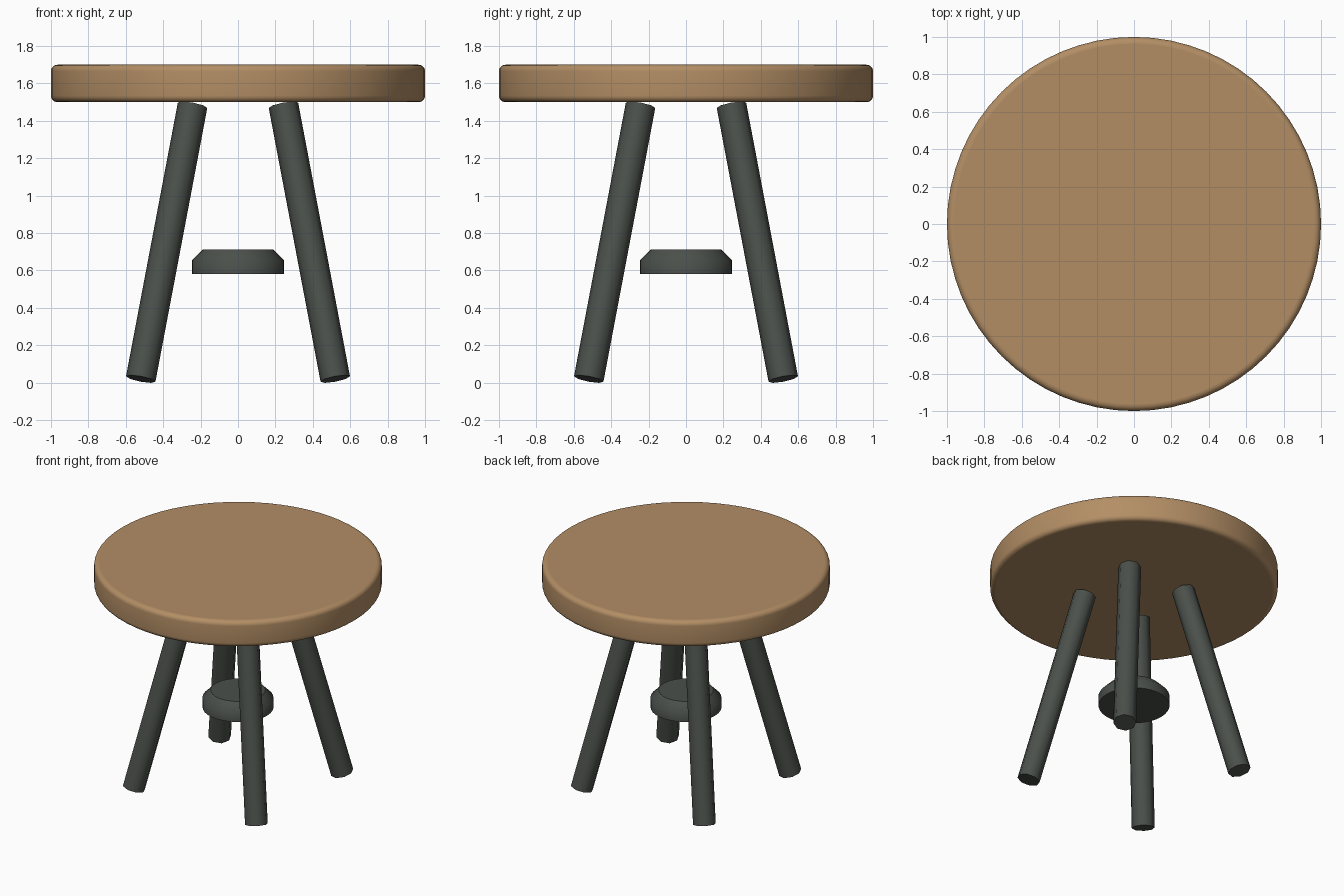
import bpy, bmesh, math
from mathutils import Vector

cube = bpy.data.objects.get("Cube")
if cube:
    bpy.data.objects.remove(cube, do_unlink=True)


def make_material(name, color):
    mat = bpy.data.materials.new(name)
    mat.use_nodes = True
    mat.diffuse_color = (*color, 1)
    mat.node_tree.nodes["Principled BSDF"].inputs["Base Color"].default_value = (*color, 1)
    return mat


def lathe(name, profile, sides, mat):
    """Turn an (r, z) profile, bottom to top, into a solid with smooth sides and flat caps."""
    bm = bmesh.new()
    rings = []
    for r, z in profile:
        angles = [math.tau * i / sides for i in range(sides)]
        rings.append([bm.verts.new((r * math.cos(a), r * math.sin(a), z)) for a in angles])
    for low, high in zip(rings, rings[1:]):
        for i in range(sides):
            j = (i + 1) % sides
            bm.faces.new((low[i], low[j], high[j], high[i])).smooth = True
    # Flat caps with crisp rims
    for cap in (bm.faces.new(rings[0][::-1]), bm.faces.new(rings[-1])):
        for edge in cap.edges:
            edge.smooth = False
    mesh = bpy.data.meshes.new(name)
    bm.to_mesh(mesh)
    bm.free()
    mesh.materials.append(mat)
    obj = bpy.data.objects.new(name, mesh)
    bpy.context.collection.objects.link(obj)
    return obj


wood = make_material("warm wood", (0.45, 0.27, 0.13))
metal = make_material("dark metal", (0.07, 0.08, 0.07))

# Round seat with softened rims
bevel, bottom, top = 0.035, 1.5, 1.7
arc = [math.radians(a) for a in range(0, 91, 15)]
lower = [(1 - bevel + bevel * math.sin(a), bottom + bevel - bevel * math.cos(a)) for a in arc]
upper = [(r, bottom + top - z) for r, z in reversed(lower)]
lathe("seat", lower + upper, 64, wood)

# Four splayed legs, capped square to their own axis
for side, sx in (("left", 1), ("right", -1)):
    for end, sy in (("front", -1), ("back", 1)):
        foot = Vector((0.52 * sx, 0.52 * sy, 0.02))
        head = Vector((0.243 * sx, 0.243 * sy, 1.483))
        axis = head - foot
        leg = lathe(f"{end}_{side}_leg", [(0.08, 0), (0.08, axis.length)], 8, metal)
        leg.rotation_mode = "QUATERNION"
        leg.rotation_quaternion = Vector((0, 0, 1)).rotation_difference(axis)
        leg.location = foot

# Chamfered hub floating between the legs
lathe("hub", [(0.247, 0.58), (0.247, 0.653), (0.19, 0.711)], 32, metal)
